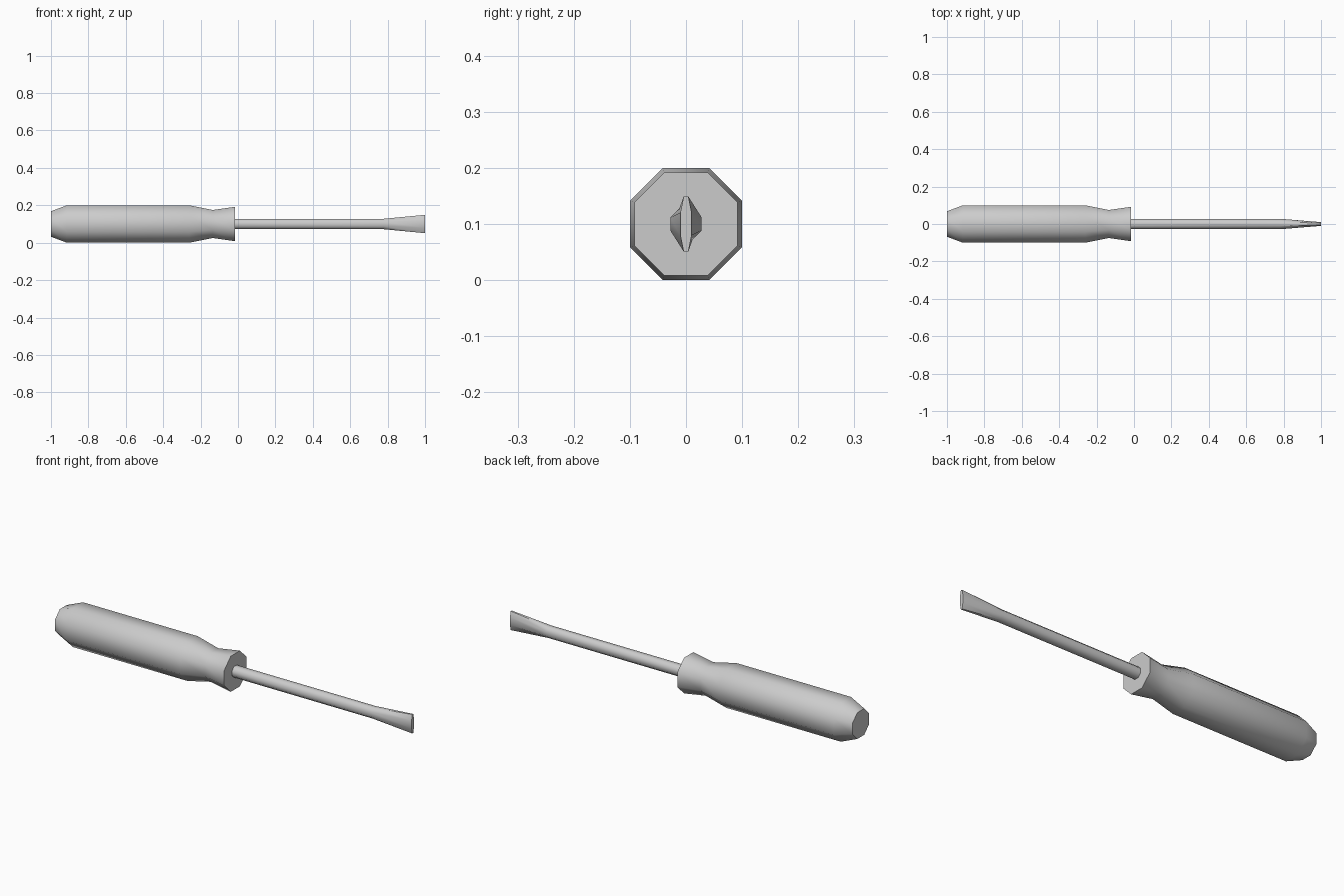
import bpy, bmesh, math

SIDES = 8
AXIS_Z = 0.1

cube = bpy.data.objects.get("Cube")
if cube:
    bpy.data.objects.remove(cube, do_unlink=True)

grey = bpy.data.materials.new("light_grey")
grey.use_nodes = True
colour = (0.6, 0.6, 0.6, 1)
grey.diffuse_color = colour
grey.node_tree.nodes["Principled BSDF"].inputs["Base Color"].default_value = colour


def loft(name, sections):
    """Join octagonal sections (x, half width, half height) along x and cap the ends."""
    bm = bmesh.new()
    rings = []
    corner = 1 / math.cos(math.pi / SIDES)
    for x, half_y, half_z in sections:
        ring = []
        for i in range(SIDES):
            a = math.tau * (i + 0.5) / SIDES
            ring.append(bm.verts.new((x, half_y * corner * math.cos(a),
                                      AXIS_Z + half_z * corner * math.sin(a))))
        rings.append(ring)
    for a, b in zip(rings, rings[1:]):
        for i in range(SIDES):
            j = (i + 1) % SIDES
            bm.faces.new((a[i], a[j], b[j], b[i]))
    bm.faces.new(rings[0])
    bm.faces.new(rings[-1])
    bmesh.ops.recalc_face_normals(bm, faces=bm.faces[:])
    mesh = bpy.data.meshes.new(name)
    bm.to_mesh(mesh)
    bm.free()
    mesh.materials.append(grey)
    obj = bpy.data.objects.new(name, mesh)
    bpy.context.collection.objects.link(obj)
    # Round the octagon's sides but keep the end caps crisp
    bpy.ops.object.select_all(action='DESELECT')
    obj.select_set(True)
    bpy.context.view_layer.objects.active = obj
    bpy.ops.object.shade_smooth_by_angle(angle=math.radians(60))
    return obj


# Handle: tapered butt, long grip, neck and flared collar
handle_profile = [(-1, 0.068), (-0.915, 0.1), (-0.26, 0.1), (-0.135, 0.075), (-0.015, 0.092)]
loft("handle", [(x, r, r) for x, r in handle_profile])

# Shaft: straight rod flattening into a wide, thin blade
loft("shaft_and_blade", [(-0.03, 0.028, 0.028), (0.78, 0.028, 0.028), (1, 0.01, 0.049)])
